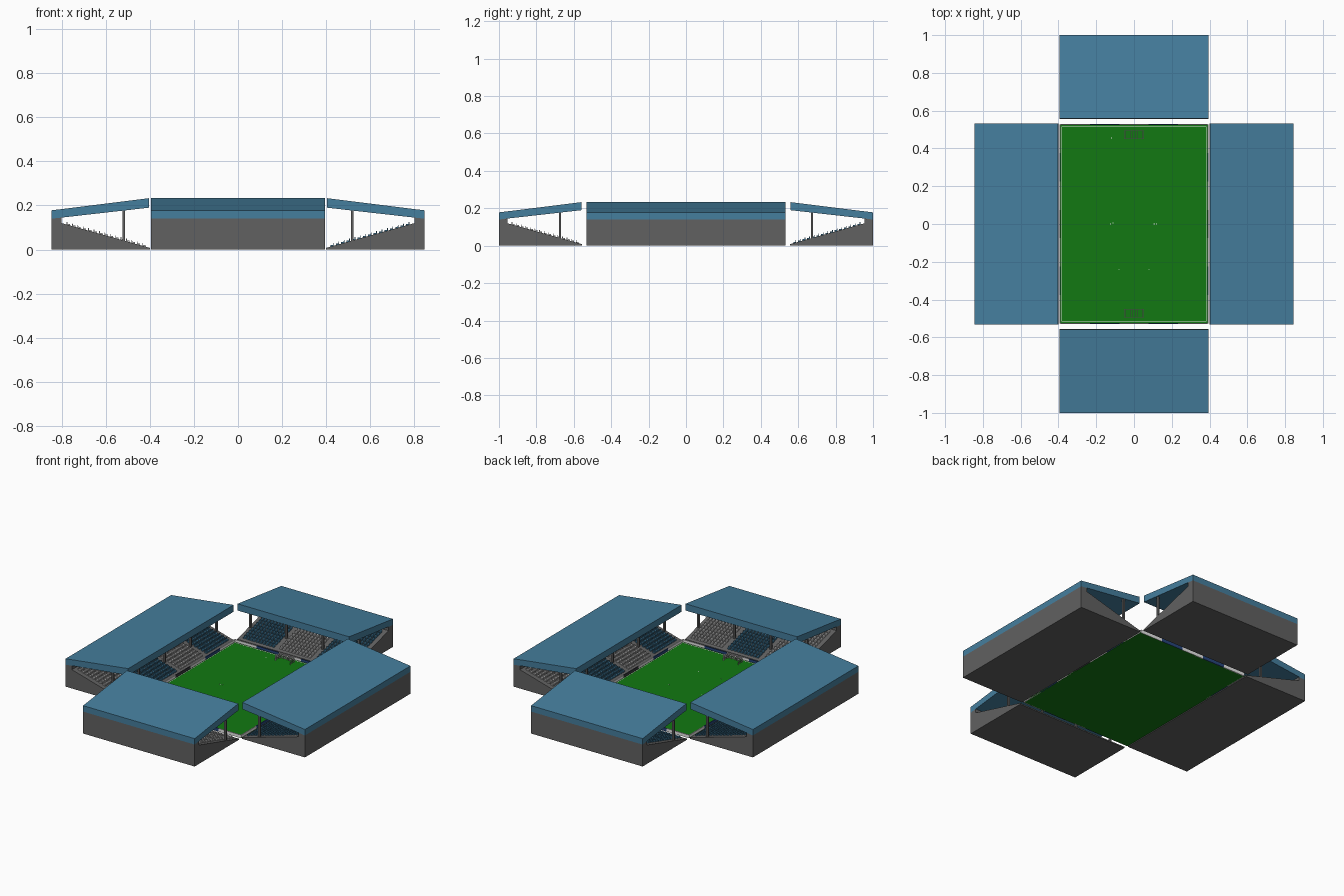
import bpy
import math
from mathutils import Matrix

if "Cube" in bpy.data.objects:
    bpy.data.objects.remove(bpy.data.objects["Cube"])


def mat(name, r, g, b):
    m = bpy.data.materials.new(name)
    m.diffuse_color = (r, g, b, 1)
    m.use_nodes = True
    m.node_tree.nodes["Principled BSDF"].inputs["Base Color"].default_value = m.diffuse_color
    return m


GRASS = mat("grass_green", 0.006, 0.19, 0.006)
ROOF = mat("roof_blue", 0.06, 0.21, 0.34)
CONCRETE = mat("concrete_grey", 0.12, 0.12, 0.12)
SEAT_BLUE = mat("seat_blue", 0.05, 0.19, 0.32)
SEAT_WHITE = mat("seat_white", 0.55, 0.55, 0.55)
WHITE = mat("paint_white", 0.8, 0.8, 0.8)
NAVY = mat("board_navy", 0.02, 0.06, 0.2)
DARK = mat("board_dark", 0.04, 0.04, 0.05)


class Part:
    """Collects prisms into one mesh object."""

    def __init__(self, name, material):
        self.name, self.material = name, material
        self.v, self.f = [], []

    def prism(self, profile, y0, y1):
        # profile: counter-clockwise (x, z) points seen from the front (-y)
        n, b = len(profile), len(self.v)
        self.v += [(x, y0, z) for x, z in profile]
        self.v += [(x, y1, z) for x, z in profile]
        self.f.append([b + i for i in range(n)])
        self.f.append([b + n + i for i in reversed(range(n))])
        for i in range(n):
            j = (i + 1) % n
            self.f.append([b + j, b + i, b + n + i, b + n + j])

    def box(self, x0, x1, y0, y1, z0, z1):
        self.prism([(x0, z0), (x1, z0), (x1, z1), (x0, z1)], y0, y1)

    def build(self, angle=0.0):
        me = bpy.data.meshes.new(self.name)
        me.from_pydata(self.v, [], self.f)
        me.transform(Matrix.Rotation(angle, 4, 'Z'))
        me.materials.append(self.material)
        ob = bpy.data.objects.new(self.name, me)
        bpy.context.collection.objects.link(ob)
        return ob


def slope(d):
    return 0.008 + 0.28 * d


def stand(label, inner, half, sections, first_blue, angle):
    """One stand facing the pitch; built on the +x side, then rotated."""
    at = lambda pts: [(inner + d, z) for d, z in pts]

    # sloped terrace with back wall
    base = Part(label + "_terrace", CONCRETE)
    base.prism(at([(0, 0), (0.445, 0), (0.445, 0.14), (0.4, 0.145),
                   (0.4, slope(0.4)), (0, slope(0))]), -half, half)
    base.build(angle)

    # tilted roof slab
    roof = Part(label + "_roof", ROOF)
    roof.prism(at([(0.003, 0.19), (0.445, 0.14), (0.445, 0.178),
                   (0.003, 0.233)]), -half, half)
    roof.build(angle)

    # roof pillars between the seat sections
    pillars = Part(label + "_pillars", CONCRETE)
    width = 2 * (half - 0.01) / sections
    for i in range(sections + 1):
        y = -half + 0.01 + i * width
        pillars.box(inner + 0.112, inner + 0.124, y - 0.006, y + 0.006,
                    slope(0.11), 0.178)
    pillars.build(angle)

    # seat blocks in alternating colours
    blue = Part(label + "_blue_seats", SEAT_BLUE)
    white = Part(label + "_white_seats", SEAT_WHITE)
    per_row = 10
    step = (width - 0.03) / per_row
    for s in range(sections):
        block = blue if (s % 2 == 0) == first_blue else white
        y0 = -half + 0.01 + s * width + 0.015
        for r in range(15):
            d = 0.025 + r * 0.0245
            z = slope(d)
            shape = at([(d - 0.006, z - 0.002), (d + 0.009, z), (d + 0.009, z + 0.015),
                        (d + 0.006, z + 0.015), (d + 0.005, z + 0.006),
                        (d - 0.006, z + 0.006)])
            for k in range(per_row):
                y = y0 + (k + 0.5) * step
                block.prism(shape, y - 0.008, y + 0.008)
    blue.build(angle)
    white.build(angle)


stand("right_stand", 0.40, 0.532, 4, True, 0)
stand("left_stand", 0.40, 0.532, 4, True, math.pi)
stand("back_stand", 0.555, 0.394, 3, True, math.pi / 2)
stand("front_stand", 0.555, 0.394, 3, False, -math.pi / 2)

# pitch
pitch = Part("pitch", GRASS)
pitch.box(-0.394, 0.394, -0.526, 0.526, 0, 0.004)
pitch.build()

# touch lines and small spots on the grass
lines = Part("pitch_lines", WHITE)
for s in (-1, 1):
    lines.box(-0.384, 0.384, s * 0.515 - 0.002, s * 0.515 + 0.002, 0.004, 0.0045)
    lines.box(s * 0.383 - 0.0015, s * 0.383 + 0.0015, -0.515, 0.515, 0.004, 0.0045)
for x, y in ((-0.125, 0), (-0.112, 0.005), (0.107, 0), (0.12, 0), (-0.08, -0.24),
             (0.08, -0.24), (-0.12, 0.455)):
    lines.box(x - 0.003, x + 0.003, y - 0.002, y + 0.002, 0.004, 0.0045)
lines.build()

# advertising boards round the pitch, in repeating colours
boards = [Part("white_boards", WHITE), Part("navy_boards", NAVY),
          Part("dark_boards", DARK)]


def board_row(length, count, colours, offset, along_x):
    w = length / count
    for i in range(count):
        a, b = -length / 2 + i * w, -length / 2 + (i + 1) * w
        p = boards[colours[i % len(colours)]]
        c, d = offset - 0.003, offset + 0.003
        if along_x:
            p.box(a, b, c, d, 0, 0.02)
        else:
            p.box(c, d, a, b, 0, 0.02)


for s in (-1, 1):
    board_row(0.78, 5, (0, 1, 0, 1, 0), s * 0.526, True)
    board_row(1.05, 7, (0, 1, 0, 2), s * 0.391, False)
for p in boards:
    p.build()

# goals: frame plus net of thin bars
for s, label in ((1, "back_goal"), (-1, "front_goal")):
    frame = Part(label + "_frame", WHITE)
    net = Part(label + "_net", SEAT_WHITE)
    top, t = 0.034, 0.0015
    near, far = s * 0.452, s * 0.493
    lo, hi = min(near, far), max(near, far)
    for x in (-0.052, 0.052):
        frame.box(x - t, x + t, near - t, near + t, 0.004, top)
        frame.box(x - t, x + t, far - t, far + t, 0.004, top)
        frame.box(x - t, x + t, lo, hi, top - 2 * t, top)
    frame.box(-0.052, 0.052, near - t, near + t, top - 2 * t, top)
    frame.box(-0.052, 0.052, far - t, far + t, top - 2 * t, top)
    h = 0.0006
    for i in range(1, 12):
        x = -0.052 + i * 0.104 / 12
        net.box(x - h, x + h, lo, hi, top - 2 * h, top)
        net.box(x - h, x + h, far - h, far + h, 0.004, top)
    for i in range(1, 5):
        y = lo + i * (hi - lo) / 5
        z = 0.004 + i * (top - 0.004) / 5
        net.box(-0.052, 0.052, y - h, y + h, top - 2 * h, top)
        net.box(-0.052, 0.052, far - h, far + h, z - h, z + h)
        for x in (-0.052, 0.052):
            net.box(x - h, x + h, lo, hi, z - h, z + h)
            net.box(x - h, x + h, y - h, y + h, 0.004, top)
    frame.build()
    net.build()
